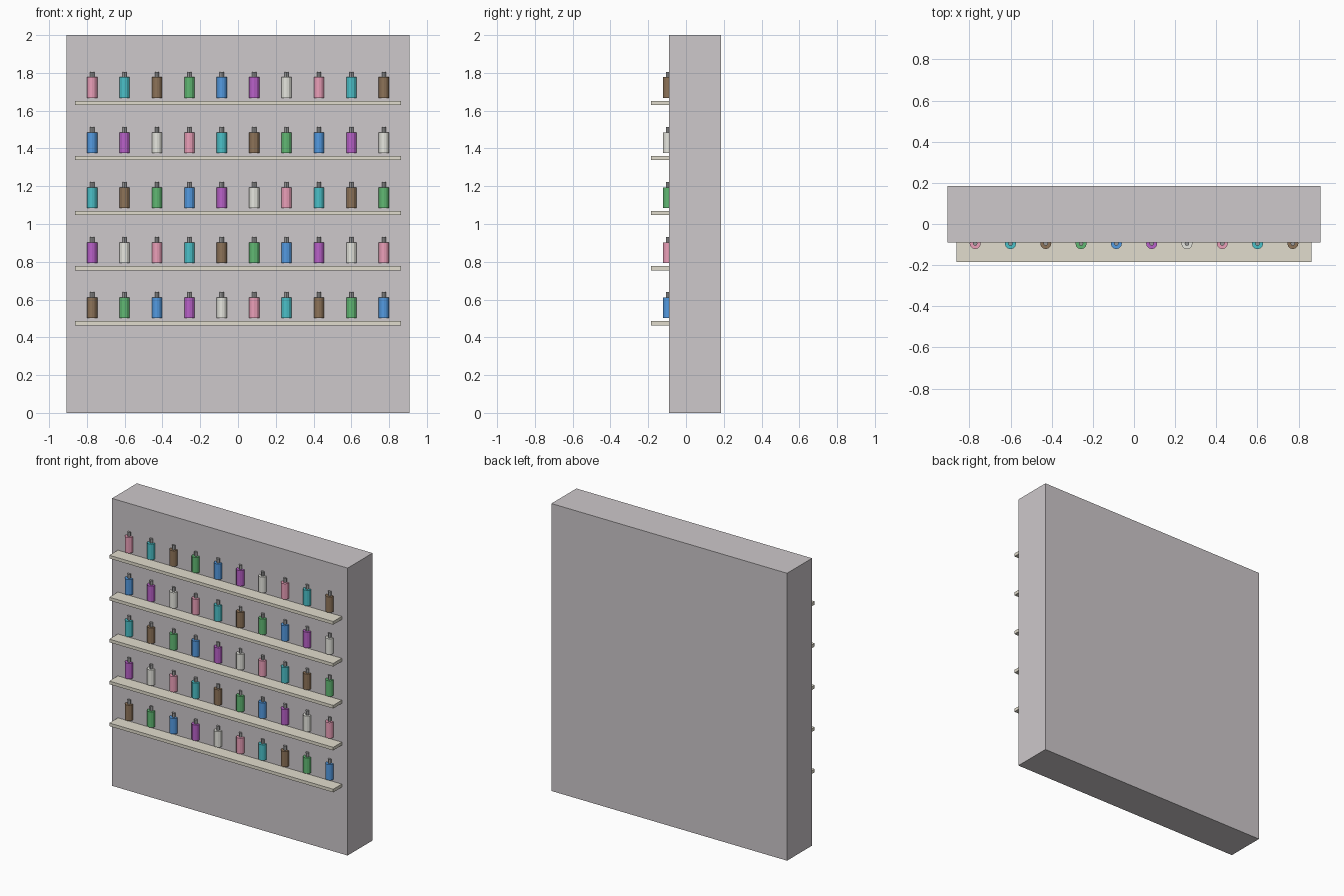
import bpy

if "Cube" in bpy.data.objects:
    bpy.data.objects.remove(bpy.data.objects["Cube"])

def material(name, rgb):
    # sRGB 0-1 to linear viewport colour
    m = bpy.data.materials.new(name)
    m.diffuse_color = [c ** 2.2 for c in rgb] + [1.0]
    m.use_nodes = True
    m.node_tree.nodes["Principled BSDF"].inputs["Base Color"].default_value = m.diffuse_color
    return m

def box(name, x, y, z, mat):
    bpy.ops.mesh.primitive_cube_add(
        size=1, location=[(a + b) / 2 for a, b in (x, y, z)])
    o = bpy.context.object
    o.name = name
    o.scale = [b - a for a, b in (x, y, z)]
    bpy.ops.object.transform_apply(location=False, rotation=False, scale=True)
    o.data.materials.append(mat)
    return o

def cylinder_mesh(name, radius, height, mat):
    # smooth mesh shared by all copies, origin at its base
    bpy.ops.mesh.primitive_cylinder_add(vertices=12, radius=radius, depth=height)
    o = bpy.context.object
    for v in o.data.vertices:
        v.co.z += height / 2
    bpy.ops.object.shade_smooth_by_angle()
    me = o.data
    me.name = name
    me.materials.append(mat)
    bpy.data.objects.remove(o)
    return me

def place(name, mesh, loc):
    o = bpy.data.objects.new(name, mesh)
    o.location = loc
    bpy.context.collection.objects.link(o)

wall_mat = material("wall_paint", (0.80, 0.78, 0.79))
shelf_mat = material("shelf_cream", (0.88, 0.86, 0.80))
cap_mat = material("cap_grey", (0.60, 0.60, 0.60))
colours = {
    "pink": (0.92, 0.62, 0.72), "teal": (0.30, 0.75, 0.78),
    "brown": (0.55, 0.45, 0.35), "green": (0.38, 0.72, 0.45),
    "blue": (0.33, 0.60, 0.88), "purple": (0.72, 0.38, 0.78),
    "white": (0.90, 0.90, 0.87),
}

BODY_R, BODY_H = 0.027, 0.109
CAP_R, CAP_H = 0.011, 0.029
ROW_Y = -0.095
bodies = [cylinder_mesh("bottle_" + n, BODY_R, BODY_H, material("bottle_" + n, c))
          for n, c in colours.items()]
cap = cylinder_mesh("bottle_cap", CAP_R, CAP_H, cap_mat)

# back panel
box("back_panel", (-0.907, 0.907), (-0.09, 0.184), (0, 2), wall_mat)

# shelves, let into the panel, each with a row of bottles
for row in range(5):
    top = 1.652 - 0.2917 * row
    box(f"shelf_{row + 1}", (-0.862, 0.862), (-0.184, -0.006),
        (top - 0.022, top), shelf_mat)
    for i in range(10):
        x = -0.772 + 0.17156 * i
        z = top + 0.016
        place(f"bottle_{row + 1}_{i + 1}", bodies[(i + 4 * row) % 7], (x, ROW_Y, z))
        place(f"cap_{row + 1}_{i + 1}", cap, (x, ROW_Y, z + BODY_H))
